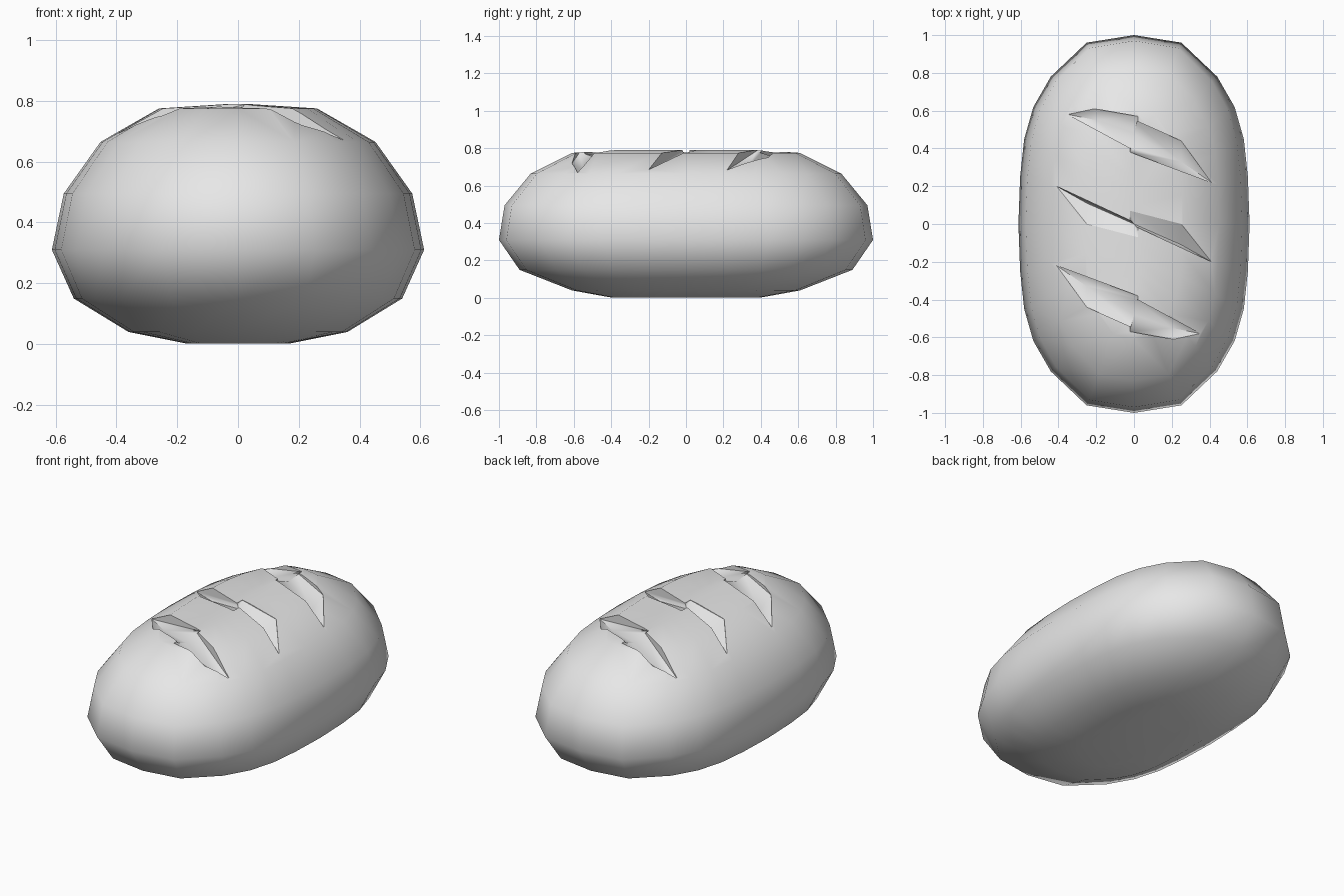
import bpy, bmesh, math
from mathutils import Vector

cube = bpy.data.objects.get("Cube")
if cube:
    bpy.data.objects.remove(cube, do_unlink=True)

grey = bpy.data.materials.new("plain_grey")
grey.use_nodes = True
grey.diffuse_color = (0.8, 0.8, 0.8, 1)
grey.node_tree.nodes["Principled BSDF"].inputs["Base Color"].default_value = (0.8, 0.8, 0.8, 1)


def make_object(name, bm):
    bmesh.ops.recalc_face_normals(bm, faces=bm.faces)
    mesh = bpy.data.meshes.new(name)
    bm.to_mesh(mesh)
    bm.free()
    mesh.materials.append(grey)
    obj = bpy.data.objects.new(name, mesh)
    bpy.context.collection.objects.link(obj)
    return obj


# Oval plan: one quarter, mirrored to a full outline
quarter = [(1, 0), (0.985, 0.25), (0.95, 0.45), (0.87, 0.62), (0.72, 0.78), (0.41, 0.96)]
half = quarter + [(0, 1)] + [(-x, y) for x, y in reversed(quarter)]
plan = half + [(-x, -y) for x, y in half[1:-1]]

# Stacked levels: height, half width, half length
levels = [(0.002, 0.17, 0.40), (0.04, 0.36, 0.61), (0.15, 0.54, 0.89),
          (0.31, 0.612, 1.0), (0.495, 0.573, 0.97), (0.665, 0.452, 0.83),
          (0.775, 0.26, 0.61), (0.79, 0.03, 0.42)]

# Loaf body
bm = bmesh.new()
rings = [[bm.verts.new((x * w, y * d, z)) for x, y in plan] for z, w, d in levels]
n = len(plan)
for low, high in zip(rings, rings[1:]):
    for i in range(n):
        j = (i + 1) % n
        bm.faces.new((low[i], low[j], high[j], high[i]))
bm.faces.new(rings[0])
bm.faces.new(rings[-1])
loaf = make_object("bread_loaf", bm)
bpy.context.view_layer.update()


def surface_point(x, y, depth):
    hit, point, normal, face = loaf.ray_cast(Vector((x, y, 2)), Vector((0, 0, -1)))
    return Vector((x, y, point.z - depth))


def wedge(rim, keel, turn):
    """Hull of an open rim on the crust and a sunken keel below it."""
    bm = bmesh.new()
    for x, y in rim:
        p = surface_point(x * turn, y * turn, 0.002)
        bm.verts.new(p)
        bm.verts.new((p.x, p.y, 1))
    for x, y, depth in keel:
        bm.verts.new(surface_point(x * turn, y * turn, depth))
    hull = bmesh.ops.convex_hull(bm, input=bm.verts)
    spare = [v for v in bm.verts if not v.link_faces]
    bmesh.ops.delete(bm, geom=spare, context='VERTS')
    obj = make_object("slash_cutter", bm)
    obj.hide_render = True
    return obj


# Diagonal slashes: each piece appears again half a turn around
pieces = [
    ([(0.41, -0.2), (0.25, 0), (-0.02, 0.07), (-0.02, 0)],
     [(0.25, -0.11, 0.07), (0, 0, 0.02)]),
    ([(-0.41, -0.22), (-0.25, -0.44), (0.02, -0.56), (0.02, -0.38)],
     [(-0.25, -0.33, 0.07), (0, -0.48, 0.035)]),
    ([(0.35, -0.58), (0.21, -0.61), (-0.02, -0.57), (-0.02, -0.38)],
     [(0.2, -0.55, 0.06), (0, -0.48, 0.035)]),
]
cutters = [wedge(rim, keel, turn) for rim, keel in pieces for turn in (1, -1)]

bpy.ops.object.select_all(action='DESELECT')
bpy.context.view_layer.objects.active = loaf
loaf.select_set(True)
for cutter in cutters:
    mod = loaf.modifiers.new("slash", 'BOOLEAN')
    mod.operation = 'DIFFERENCE'
    mod.solver = 'EXACT'
    mod.object = cutter
    bpy.ops.object.modifier_apply(modifier=mod.name)
for cutter in cutters:
    bpy.data.objects.remove(cutter, do_unlink=True)

# Soft crust with crisp slash edges
bpy.ops.object.shade_smooth_by_angle(angle=math.radians(48))
